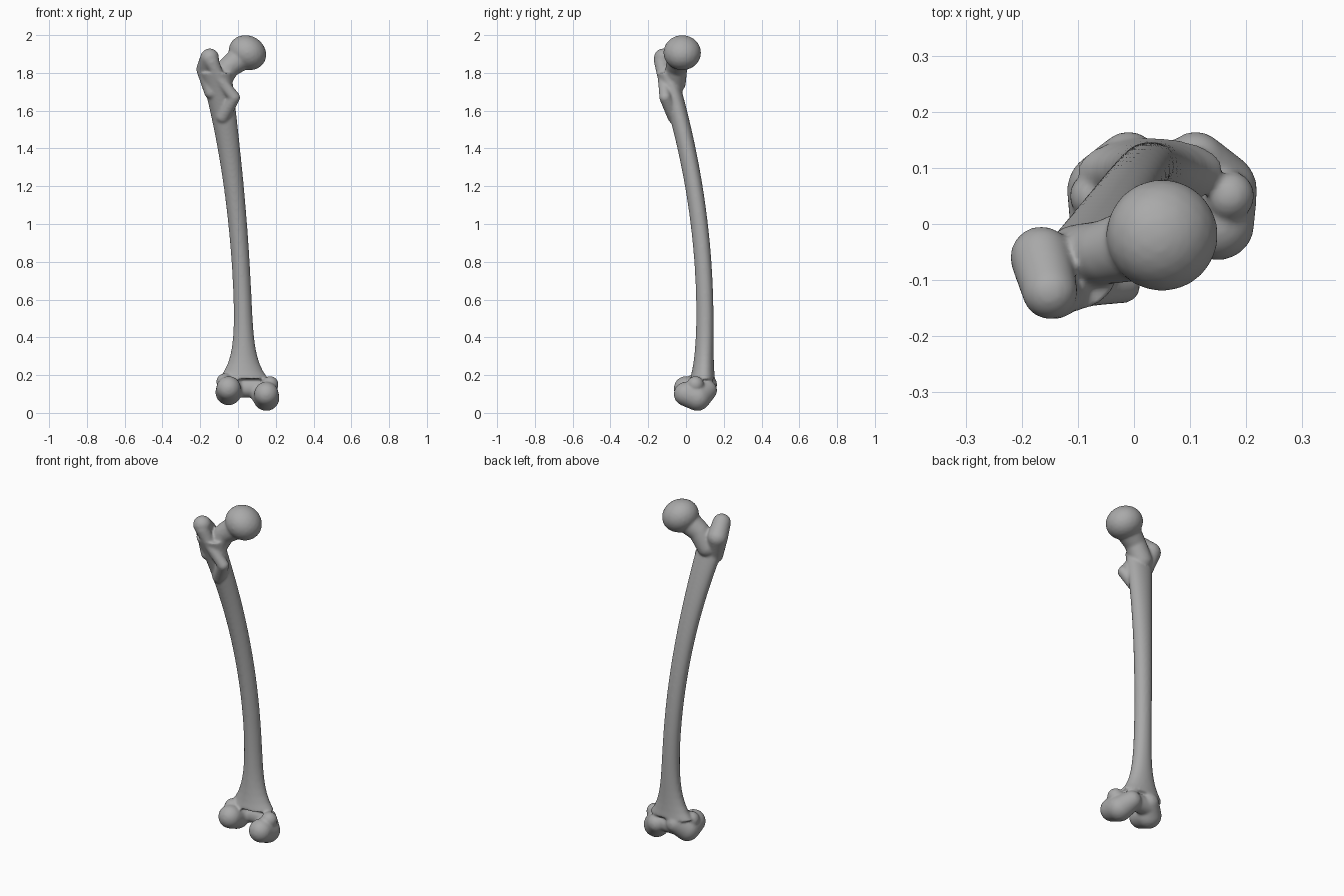
import bpy, bmesh, math
from mathutils import Vector, Matrix

cube = bpy.data.objects.get("Cube")
if cube:
    bpy.data.objects.remove(cube)

grey = (0.4, 0.4, 0.4, 1)
bone = bpy.data.materials.new("bone grey")
bone.use_nodes = True
bone.diffuse_color = grey
bone.node_tree.nodes["Principled BSDF"].inputs["Base Color"].default_value = grey

bm = bmesh.new()


def ball(center, radius, stretch=(1, 1, 1), tilt=0):
    """Sphere, optionally stretched and then tilted about the y axis."""
    placement = Matrix.Translation(center) @ Matrix.Rotation(tilt, 4, 'Y')
    shape = Matrix.Diagonal((*(Vector(stretch) * radius), 1))
    bmesh.ops.create_icosphere(bm, subdivisions=3, radius=1, matrix=placement @ shape)


def limb(*stations, steps=8):
    """Rounded, tapering form swept through (x, y, z, radius) stations."""
    for start, end in zip(stations, stations[1:]):
        for step in range(steps + 1):
            *center, radius = Vector(start).lerp(Vector(end), step / steps)
            ball(center, radius)


def shaft_ring(height, sides=32):
    """Cross-section of the bowed shaft, flaring towards the knee and the hip."""
    center_x = 0.03 - 0.065 * (height - 0.3) ** 2
    center_y = 0.1 - 0.12 * (height - 0.5) ** 2
    knee_flare = 0.07 * math.exp((0.2 - height) / 0.1)
    hip_flare = 0.036 * (height / 1.8) ** 4
    flare = knee_flare + hip_flare
    half_width = 0.046 + flare
    half_depth = 0.045 + flare / 4
    ring = []
    for side in range(sides):
        angle = math.tau * side / sides
        across, along = math.cos(angle), math.sin(angle)
        # Narrower behind than in front
        x = center_x + across * half_width * (1 + along / 10)
        y = center_y + along * half_depth
        ring.append(bm.verts.new((x, y, height)))
    return ring


def build_shaft(bottom, top, count=40):
    rings = [shaft_ring(bottom + (top - bottom) * i / count) for i in range(count + 1)]
    for lower, upper in zip(rings, rings[1:]):
        for i in range(len(lower)):
            bm.faces.new((lower[i - 1], lower[i], upper[i], upper[i - 1]))
    bm.faces.new(rings[0][::-1])
    bm.faces.new(rings[-1])


build_shaft(0.18, 1.8)

# Ball head and its neck
ball((0.05, -0.02, 1.907), 0.1, stretch=(1.03, 1, 0.9), tilt=math.radians(30))
limb((-0.1, -0.06, 1.75, 0.06), (-0.05, -0.05, 1.83, 0.058), (0.03, -0.03, 1.89, 0.07))

# Large outer knob
limb((-0.14, -0.08, 1.7, 0.04), (-0.165, -0.06, 1.82, 0.056), (-0.15, -0.12, 1.88, 0.05))

# Crest running down to the small inner knob, then fading into the shaft
limb((-0.14, -0.13, 1.86, 0.04), (-0.1, -0.12, 1.77, 0.03),
     (-0.02, -0.11, 1.67, 0.032), (-0.08, -0.06, 1.57, 0.04))

# Paired knee condyles curving from back to front, the inner one lower
middle = 0.05
for side, lift in ((-1, 0.03), (1, 0)):
    outer = middle + side * 0.1
    limb((outer, 0, 0.1 + lift, 0.065),
         (outer, 0.06, 0.08 + lift, 0.07),
         (middle + side * 0.06, 0.11, 0.12 + lift, 0.055))
    # Side bump above each condyle
    ball((middle + side * 0.12, 0.05, 0.15 + lift / 2), 0.045)

# Bridge joining the condyles in front
limb((-0.02, 0.1, 0.13, 0.05), (0.1, 0.1, 0.13, 0.05))

mesh = bpy.data.meshes.new("thigh_bone")
bm.to_mesh(mesh)
bm.free()
mesh.materials.append(bone)
thigh_bone = bpy.data.objects.new("thigh_bone", mesh)
bpy.context.collection.objects.link(thigh_bone)

# Fuse everything into one smooth surface
remesh = thigh_bone.modifiers.new("fuse", 'REMESH')
remesh.mode = 'VOXEL'
remesh.voxel_size = 0.007
remesh.use_smooth_shade = True
soften = thigh_bone.modifiers.new("soften", 'SMOOTH')
soften.factor = 0.5
soften.iterations = 8
